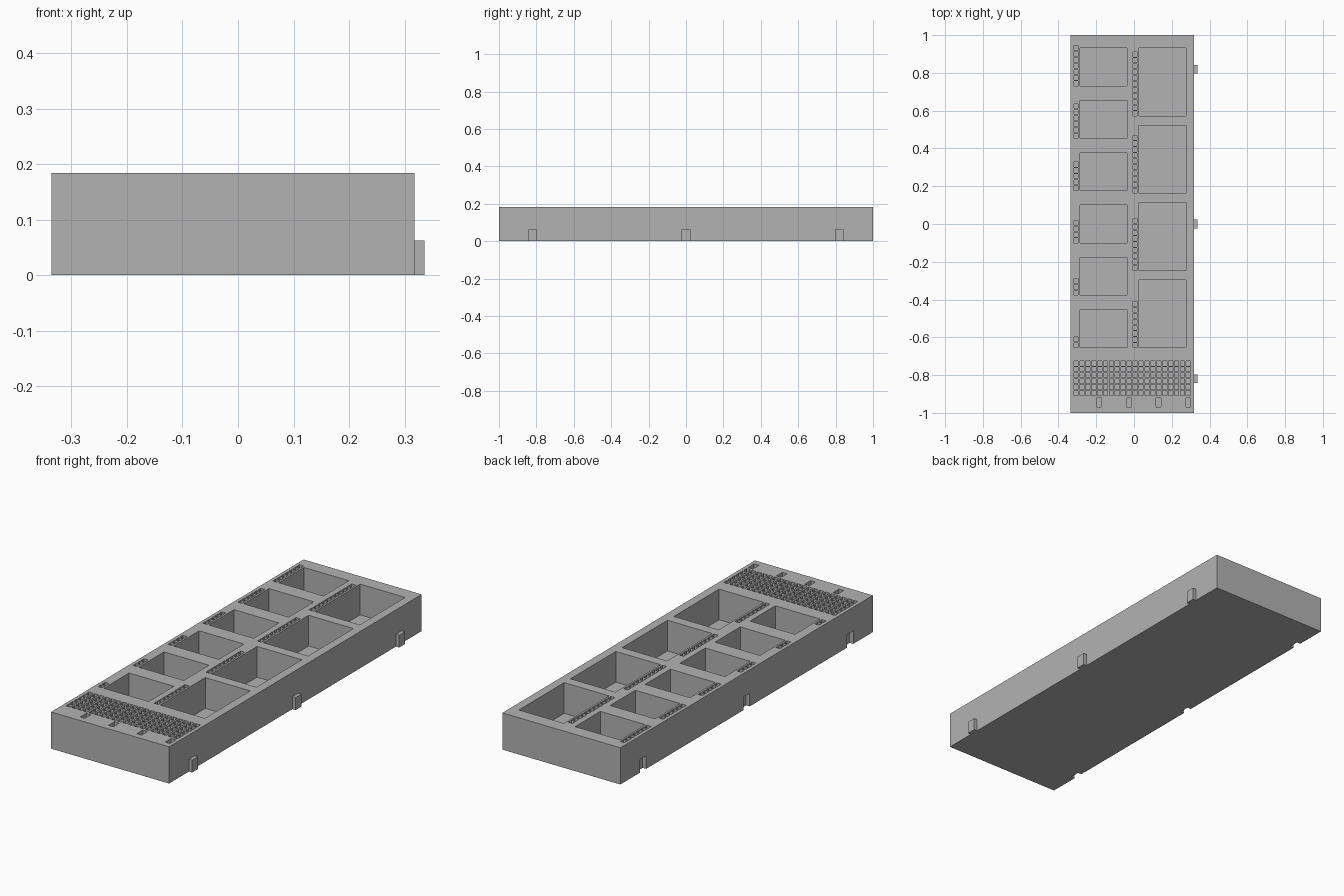
import bpy
import bmesh
from mathutils import Matrix, Vector

if "Cube" in bpy.data.objects:
    bpy.data.objects.remove(bpy.data.objects["Cube"], do_unlink=True)

grey = bpy.data.materials.new("plain grey")
grey.use_nodes = True
grey.diffuse_color = (0.45, 0.45, 0.45, 1)
grey.node_tree.nodes["Principled BSDF"].inputs["Base Color"].default_value = grey.diffuse_color

LEFT, RIGHT, TIP = -0.336, 0.318, 0.336
TOP, FLOOR, HOLE_FLOOR = 0.184, 0.03, 0.13
PITCH, HOLE_X, HOLE_Y = 0.0313, 0.023, 0.025


def add_box(bm, x0, x1, y0, y1, z0, z1):
    lo, hi = Vector((x0, y0, z0)), Vector((x1, y1, z1))
    size = hi - lo
    bmesh.ops.create_cube(bm, size=1, matrix=Matrix.Translation((lo + hi) / 2) @ Matrix.Diagonal(size).to_4x4())


def add_hole(bm, x, y, width=HOLE_X, length=HOLE_Y):
    add_box(bm, x - width / 2, x + width / 2, y - length / 2, y + length / 2, HOLE_FLOOR, TOP + 0.05)


def make_object(name, bm):
    mesh = bpy.data.meshes.new(name)
    bm.to_mesh(mesh)
    bm.free()
    mesh.materials.append(grey)
    obj = bpy.data.objects.new(name, mesh)
    bpy.context.collection.objects.link(obj)
    return obj


# Solid tray block
bm = bmesh.new()
add_box(bm, LEFT, RIGHT, -1, 1, 0, TOP)
tray = make_object("tray", bm)

cut = bmesh.new()

# Two columns of pockets, each with a row of counting holes beside it
columns = [
    # x0, x1, hole x, pockets, top y, length, pitch, most holes
    (-0.286, -0.037, -0.307, 6, 0.931, 0.2, 0.277, 7),
    (0.026, 0.275, 0.005, 4, 0.931, 0.359, 0.409, 11),
]
for x0, x1, hole_x, count, top_y, length, pitch, holes in columns:
    for i in range(count):
        y1 = top_y - i * pitch
        y0 = y1 - length
        add_box(cut, x0, x1, y0, y1, FLOOR, TOP + 0.05)
        for k in range(holes - i):
            add_hole(cut, hole_x, y0 + HOLE_Y / 2 + k * PITCH)

# Grid of small holes at the front
for row in range(6):
    for col in range(20):
        add_hole(cut, -0.307 + col * PITCH, -0.738 - row * PITCH)

# Four longer slots along the front edge
for i in range(4):
    add_hole(cut, -0.184 + i * 0.157, -0.944, 0.026, 0.048)

# Notches that receive the neighbouring tabs
for y in (-0.82, 0, 0.82):
    add_box(cut, LEFT - 0.05, LEFT + 0.02, y - 0.025, y + 0.025, -0.05, 0.066)

cutter = make_object("cutter", cut)
cutter.hide_render = True
boolean = tray.modifiers.new("Openings", 'BOOLEAN')
boolean.operation = 'DIFFERENCE'
boolean.solver = 'EXACT'
boolean.object = cutter
bpy.context.view_layer.objects.active = tray
bpy.ops.object.modifier_apply(modifier=boolean.name)
bpy.data.objects.remove(cutter, do_unlink=True)

# Locking tabs on the left side
for name, y in (("front_tab", -0.82), ("middle_tab", 0), ("back_tab", 0.82)):
    bm = bmesh.new()
    add_box(bm, RIGHT, TIP, y - 0.023, y + 0.023, 0, 0.062)
    make_object(name, bm)
